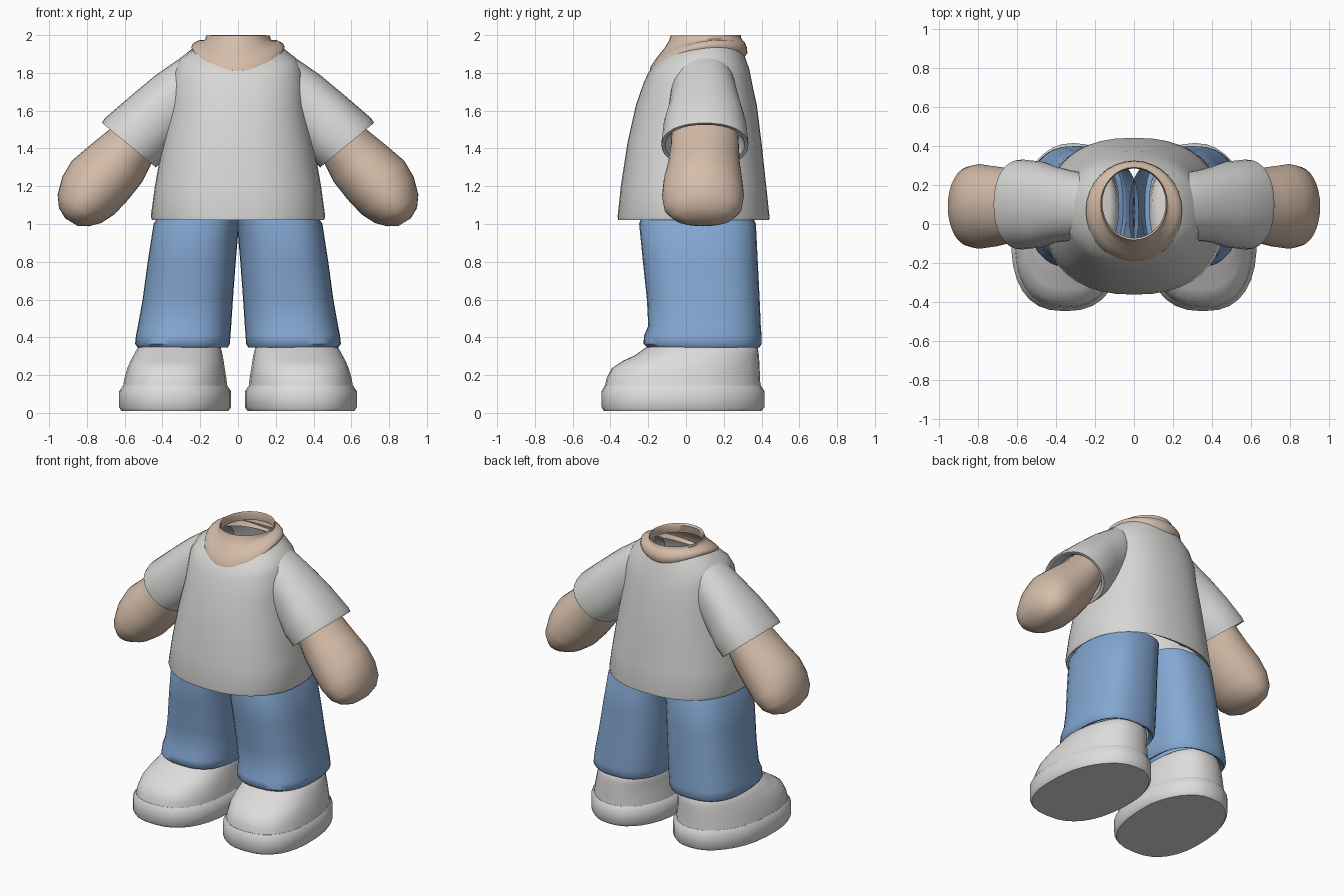
import bpy, bmesh, math
from mathutils import Vector


def material(name, rgb):
    m = bpy.data.materials.new(name)
    m.diffuse_color = (*rgb, 1)
    return m


SHIRT = material("shirt_grey", (0.68, 0.68, 0.67))
SHOE = material("shoe_white", (0.73, 0.72, 0.71))
SKIN = material("skin_tan", (0.67, 0.51, 0.40))
DENIM = material("denim_blue", (0.23, 0.39, 0.65))


def loft(name, rings, mat, power=2.0, caps=(False, False), segs=32, mirror=False, angle=50, warp=None):
    """Skin a row of superellipse rings: (centre, half axis u, half axis v, side lift)."""
    bm = bmesh.new()
    rows = []
    for c, u, v, lift in rings:
        row = []
        for i in range(segs):
            a = 2 * math.pi * i / segs
            ca, sa = math.cos(a), math.sin(a)
            p = c + u * math.copysign(abs(ca) ** (2 / power), ca) \
                  + v * math.copysign(abs(sa) ** (2 / power), sa)
            p.z += lift * ca * ca
            if warp:
                warp(p)
            row.append(bm.verts.new(p))
        rows.append(row)
    for a, b in zip(rows, rows[1:]):
        for i in range(segs):
            j = (i + 1) % segs
            bm.faces.new((a[i], a[j], b[j], b[i]))
    if caps[0]:
        bm.faces.new(rows[0][::-1])
    if caps[1]:
        bm.faces.new(rows[-1])
    bmesh.ops.recalc_face_normals(bm, faces=bm.faces)
    me = bpy.data.meshes.new(name)
    bm.to_mesh(me)
    bm.free()
    me.materials.append(mat)
    ob = bpy.data.objects.new(name, me)
    bpy.context.collection.objects.link(ob)
    bpy.ops.object.select_all(action='DESELECT')
    ob.select_set(True)
    bpy.context.view_layer.objects.active = ob
    bpy.ops.object.shade_smooth_by_angle(angle=math.radians(angle))
    if mirror:
        ob.modifiers.new("mirror", 'MIRROR').use_mirror_merge = False
    return ob


def body_ring(rx, yf, zf, yb, zb, lift=0):
    """Ring around the trunk from its front and back points."""
    f, b = Vector((0, yf, zf)), Vector((0, yb, zb))
    return (f + b) / 2, Vector((rx, 0, 0)), (b - f) / 2, lift


def limb_ring(xt, zt, xb, zb, yc, ry):
    """Ring around an arm from its upper and lower points."""
    t, b = Vector((xt, yc, zt)), Vector((xb, yc, zb))
    return (t + b) / 2, (t - b) / 2, Vector((0, ry, 0)), 0


def level_ring(z, x0, x1, y0, y1):
    """Ring around a leg or shoe from its bounds."""
    return (Vector(((x0 + x1) / 2, (y0 + y1) / 2, z)), Vector(((x1 - x0) / 2, 0, 0)),
            Vector((0, (y1 - y0) / 2, 0)), 0)


def narrow_heel(p):
    """Taper the back of the shoe and turn the toe slightly outward."""
    t = max(0, p.y) / 0.4
    p.x = 0.335 + (p.x - 0.335) * (1 - 0.2 * t * t) - 0.05 * (p.y + 0.1)


# shirt trunk, with the hem folded inward
loft("shirt_body", [body_ring(*r) for r in (
    (0.43, -0.30, 1.05, 0.39, 1.05),
    (0.44, -0.34, 1.03, 0.425, 1.03),
    (0.455, -0.36, 1.02, 0.44, 1.02),
    (0.462, -0.362, 1.04, 0.442, 1.04),
    (0.44, -0.345, 1.2, 0.425, 1.2),
    (0.40, -0.31, 1.43, 0.40, 1.43),
    (0.36, -0.265, 1.63, 0.375, 1.63),
    (0.345, -0.225, 1.745, 0.355, 1.72, 0.07),
    (0.305, -0.20, 1.80, 0.335, 1.82, 0.07),
    (0.235, -0.18, 1.825, 0.305, 1.905, 0.065))], SHIRT, power=2.35, segs=40)

# sleeves, with the opening folded back inside
loft("sleeves", [limb_ring(*r) for r in (
    (0.17, 1.93, 0.22, 1.52, 0.095, 0.14),
    (0.25, 1.91, 0.28, 1.46, 0.095, 0.17),
    (0.325, 1.865, 0.32, 1.42, 0.095, 0.18),
    (0.44, 1.785, 0.36, 1.37, 0.10, 0.195),
    (0.56, 1.685, 0.39, 1.335, 0.10, 0.22),
    (0.705, 1.56, 0.425, 1.31, 0.10, 0.23),
    (0.72, 1.535, 0.435, 1.30, 0.10, 0.23),
    (0.70, 1.525, 0.45, 1.315, 0.10, 0.21),
    (0.64, 1.55, 0.44, 1.38, 0.10, 0.18))], SHIRT, power=2.2, mirror=True)

# forearms and rounded hands
loft("arms", [limb_ring(*r) for r in (
    (0.60, 1.58, 0.42, 1.42, 0.10, 0.175),
    (0.675, 1.505, 0.455, 1.325, 0.10, 0.18),
    (0.78, 1.42, 0.505, 1.225, 0.095, 0.19),
    (0.88, 1.335, 0.58, 1.13, 0.09, 0.208),
    (0.93, 1.25, 0.655, 1.05, 0.09, 0.217),
    (0.955, 1.155, 0.725, 1.005, 0.09, 0.205),
    (0.948, 1.085, 0.79, 0.988, 0.09, 0.16),
    (0.915, 1.03, 0.85, 0.99, 0.09, 0.08))], SKIN, caps=(True, True), mirror=True)

# collar band sloping up into the open neck
loft("neck", [body_ring(*r) for r in (
    (0.225, -0.165, 1.80, 0.30, 1.87, 0.06),
    (0.247, -0.192, 1.812, 0.325, 1.905, 0.075),
    (0.243, -0.188, 1.832, 0.322, 1.935, 0.065),
    (0.215, -0.155, 1.88, 0.312, 1.96, 0.045),
    (0.182, -0.115, 1.93, 0.30, 1.972, 0.02),
    (0.172, -0.09, 1.97, 0.292, 1.985),
    (0.17, -0.082, 1.997, 0.29, 2.0),
    (0.163, -0.072, 1.985, 0.285, 1.985),
    (0.172, -0.085, 1.93, 0.29, 1.94))], SKIN)

# trouser legs, with a soft bulge above the hem
loft("trousers", [level_ring(*r) for r in (
    (1.06, -0.025, 0.41, -0.23, 0.345),
    (1.00, -0.005, 0.447, -0.248, 0.37),
    (0.80, 0.012, 0.478, -0.228, 0.38),
    (0.60, 0.027, 0.505, -0.207, 0.39),
    (0.46, 0.036, 0.53, -0.20, 0.396),
    (0.41, 0.04, 0.54, -0.222, 0.40),
    (0.365, 0.043, 0.545, -0.225, 0.40),
    (0.345, 0.055, 0.53, -0.205, 0.388),
    (0.36, 0.08, 0.50, -0.17, 0.36))], DENIM, power=2.6, mirror=True)

# shoe soles
loft("soles", [level_ring(*r) for r in (
    (0.01, 0.055, 0.62, -0.435, 0.40),
    (0.03, 0.04, 0.632, -0.447, 0.415),
    (0.115, 0.04, 0.632, -0.447, 0.415),
    (0.145, 0.062, 0.612, -0.43, 0.396))], SHOE, power=2.5, caps=(True, True), mirror=True, warp=narrow_heel)

# shoe uppers sloping from toe to ankle
loft("shoe_uppers", [level_ring(*r) for r in (
    (0.12, 0.06, 0.615, -0.432, 0.396),
    (0.18, 0.065, 0.605, -0.422, 0.392),
    (0.235, 0.075, 0.59, -0.395, 0.39),
    (0.275, 0.082, 0.575, -0.335, 0.388),
    (0.305, 0.088, 0.56, -0.27, 0.386),
    (0.345, 0.098, 0.54, -0.215, 0.38),
    (0.37, 0.13, 0.50, -0.15, 0.36))], SHOE, power=2.5, caps=(False, True), mirror=True, warp=narrow_heel)
